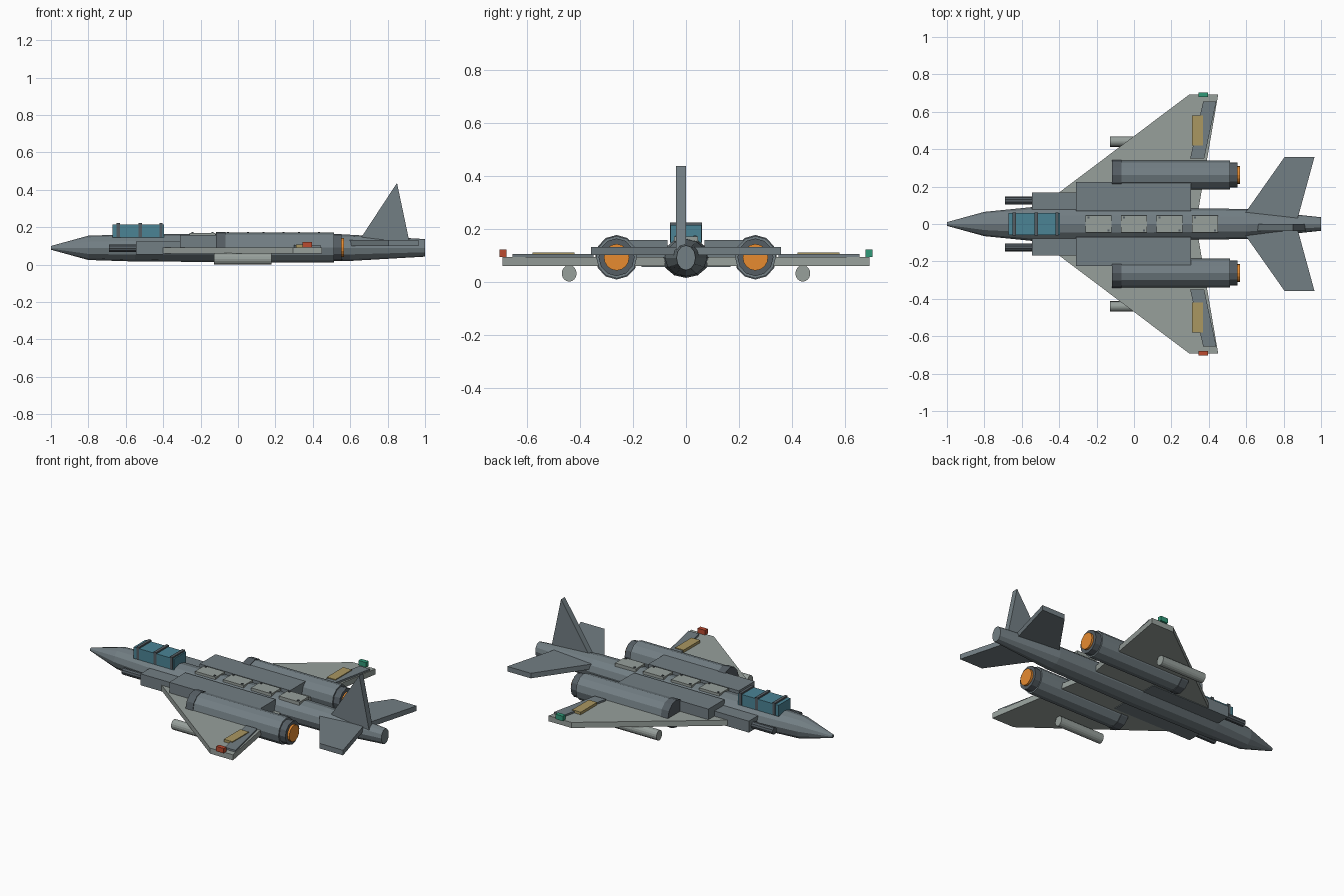
import bpy, bmesh, math

if "Cube" in bpy.data.objects:
    bpy.data.objects.remove(bpy.data.objects["Cube"])


def material(name, rgb):
    m = bpy.data.materials.new(name)
    m.diffuse_color = (*rgb, 1)
    m.use_nodes = True
    m.node_tree.nodes["Principled BSDF"].inputs["Base Color"].default_value = m.diffuse_color
    return m


HULL = material("slate", (0.17, 0.21, 0.23))
LIGHT = material("pale_grey", (0.31, 0.35, 0.33))
DARK = material("dark_slate", (0.09, 0.11, 0.125))
GLASS = material("teal_glass", (0.07, 0.23, 0.30))
GLOW = material("orange_glow", (0.80, 0.26, 0.03))
OCHRE = material("ochre", (0.40, 0.31, 0.12))
RED = material("red", (0.50, 0.07, 0.03))
GREEN = material("green", (0.03, 0.32, 0.19))


def finish(name, bm, mat):
    bmesh.ops.recalc_face_normals(bm, faces=bm.faces)
    me = bpy.data.meshes.new(name)
    bm.to_mesh(me)
    bm.free()
    me.materials.append(mat)
    ob = bpy.data.objects.new(name, me)
    bpy.context.collection.objects.link(ob)
    return ob


def box(name, x, y, z, mat):
    """Box from (min, max) pairs."""
    prism(name, [(x[0], y[0]), (x[1], y[0]), (x[1], y[1]), (x[0], y[1])], z, mat)


def prism(name, outline, span, mat, upright=False):
    """Extrude an xy outline along z, or an xz outline along y when upright."""
    bm = bmesh.new()
    rows = []
    for h in span:
        rows.append([bm.verts.new((a, h, b) if upright else (a, b, h)) for a, b in outline])
    low, high = rows
    bm.faces.new(low)
    bm.faces.new(high)
    n = len(outline)
    for i in range(n):
        j = (i + 1) % n
        bm.faces.new((low[i], low[j], high[j], high[i]))
    return finish(name, bm, mat)


def loft(name, sections, y, z, mat, sides=12):
    """Faceted body along x; sections are (x, half width, half height)."""
    bm = bmesh.new()
    rings = []
    for x, ry, rz in sections:
        angles = [2 * math.pi * i / sides for i in range(sides)]
        rings.append([bm.verts.new((x, y + ry * math.cos(a), z + rz * math.sin(a))) for a in angles])
    for p, q in zip(rings, rings[1:]):
        for i in range(sides):
            j = (i + 1) % sides
            bm.faces.new((p[i], p[j], q[j], q[i]))
    bm.faces.new(rings[0])
    bm.faces.new(rings[-1])
    return finish(name, bm, mat)


def tube(name, x0, x1, y, z, ry, rz, mat, sides=12):
    return loft(name, [(x0, ry, rz), (x1, ry, rz)], y, z, mat, sides)


# fuselage
loft("fuselage", [(-1, 0.010, 0.010), (-0.8, 0.065, 0.065), (-0.55, 0.090, 0.073),
                  (0.0, 0.090, 0.076), (0.6, 0.080, 0.070), (1.0, 0.036, 0.047)],
     0, 0.09, HULL)

# canopy and its frames
box("canopy", (-0.67, -0.395), (-0.058, 0.058), (0.145, 0.214), GLASS)
for i, x in enumerate((-0.64, -0.522, -0.412)):
    box(f"canopy_frame_{i}", (x - 0.009, x + 0.009), (-0.061, 0.061), (0.148, 0.223), DARK)

# dorsal access panels with fasteners
for i in range(4):
    x = -0.19 + 0.19 * i
    box(f"dorsal_panel_{i}", (x - 0.07, x + 0.07), (-0.045, 0.045), (0.145, 0.17), LIGHT)
    for k, s in enumerate((-1, 1)):
        box(f"fastener_{i}_{k}", (x + s * 0.054 - 0.005, x + s * 0.054 + 0.005),
            (-s * 0.034 - 0.005, -s * 0.034 + 0.005), (0.165, 0.175), DARK)

# tail fin, offset to one side of the centreline
prism("tail_fin", [(0.655, 0.14), (0.85, 0.437), (0.917, 0.12)], (-0.037, 0), HULL, upright=True)

# everything that comes in left and right pairs
for side, s, lamp in (("left", 1, GREEN), ("right", -1, RED)):
    def mirror(a, b):
        return (s * a, s * b)

    def flat(name, outline, span, mat):
        prism(f"{name}_{side}", [(x, s * y) for x, y in outline], span, mat)

    # wing, flap, marker panel and tip lamp
    flat("wing", [(-0.50, 0.08), (-0.405, 0.165), (0.295, 0.692), (0.45, 0.692), (0.345, 0.08)],
         (0.059, 0.093), LIGHT)
    flat("flap", [(0.30, 0.35), (0.37, 0.655), (0.44, 0.655), (0.375, 0.35)], (0.085, 0.104), HULL)
    box(f"marker_panel_{side}", (0.31, 0.368), mirror(0.42, 0.58), (0.085, 0.109), OCHRE)
    box(f"tip_lamp_{side}", (0.345, 0.395), mirror(0.678, 0.704), (0.092, 0.122), lamp)

    # tailplane
    flat("tailplane", [(0.595, 0.06), (0.805, 0.358), (0.965, 0.358), (0.875, 0.03)],
         (0.10, 0.131), HULL)

    # gun housing, barrel and shoulder fairing
    box(f"gun_housing_{side}", (-0.545, 0.0), mirror(0.07, 0.168), (0.055, 0.125), HULL)
    tube(f"gun_barrel_{side}", -0.69, -0.53, s * 0.125, 0.087, 0.021, 0.021, DARK, 10)
    box(f"shoulder_fairing_{side}", (-0.31, 0.305), mirror(0.07, 0.225), (0.092, 0.158), HULL)

    # engine nacelle, intake ring, nozzle ring and exhaust glow
    y, z = s * 0.262, 0.092
    tube(f"engine_{side}", -0.09, 0.512, y, z, 0.077, 0.080, HULL)
    tube(f"intake_ring_{side}", -0.117, -0.068, y, z, 0.081, 0.084, DARK)
    tube(f"nozzle_ring_{side}", 0.505, 0.553, y, z, 0.068, 0.071, DARK)
    tube(f"exhaust_glow_{side}", 0.54, 0.566, y, z, 0.048, 0.050, GLOW, 16)

    # underwing store
    tube(f"wing_store_{side}", -0.127, 0.18, s * 0.441, 0.031, 0.028, 0.031, LIGHT, 16)
